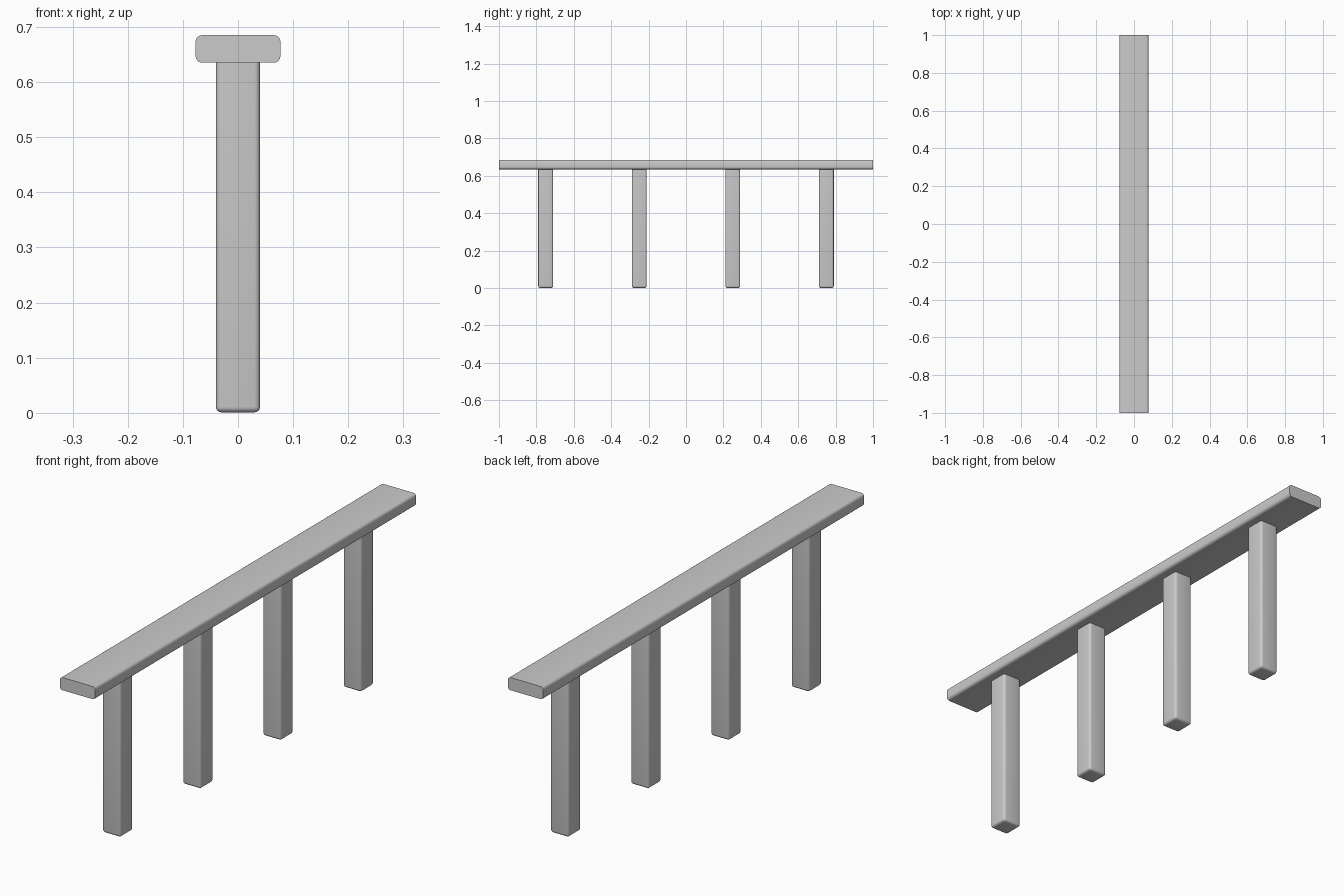
import bpy
import bmesh

if "Cube" in bpy.data.objects:
    bpy.data.objects.remove(bpy.data.objects["Cube"])


def rounded_box(name, center, size, radius, keep_edge):
    """Box whose edges accepted by keep_edge(a, b) are rounded."""
    bm = bmesh.new()
    bmesh.ops.create_cube(bm, size=1)
    for v in bm.verts:
        v.co = [c + s * p for c, s, p in zip(center, size, v.co)]
    edges = [e for e in bm.edges if keep_edge(e.verts[0].co, e.verts[1].co)]
    bmesh.ops.bevel(bm, geom=edges, offset=radius, segments=4,
                    profile=0.5, affect='EDGES')
    mesh = bpy.data.meshes.new(name)
    bm.to_mesh(mesh)
    bm.free()
    obj = bpy.data.objects.new(name, mesh)
    bpy.context.collection.objects.link(obj)
    bpy.ops.object.select_all(action='DESELECT')
    obj.select_set(True)
    bpy.context.view_layer.objects.active = obj
    bpy.ops.object.shade_smooth_by_angle()
    return obj


RAIL_BOTTOM, RAIL_TOP = 0.635, 0.685

# Top rail, rounded along its long edges only
rounded_box("top_rail", (0, 0, (RAIL_BOTTOM + RAIL_TOP) / 2),
            (0.154, 2.0, RAIL_TOP - RAIL_BOTTOM), 0.012,
            lambda a, b: abs(a.y - b.y) > 1)

# Four posts, rounded everywhere except where they meet the rail
for i in range(4):
    rounded_box(f"post_{i + 1}", (0, -0.75 + 0.5 * i, (RAIL_BOTTOM + 0.002) / 2),
                (0.08, 0.08, RAIL_BOTTOM - 0.002 + 0.002), 0.01,
                lambda a, b: min(a.z, b.z) < 0.1)
